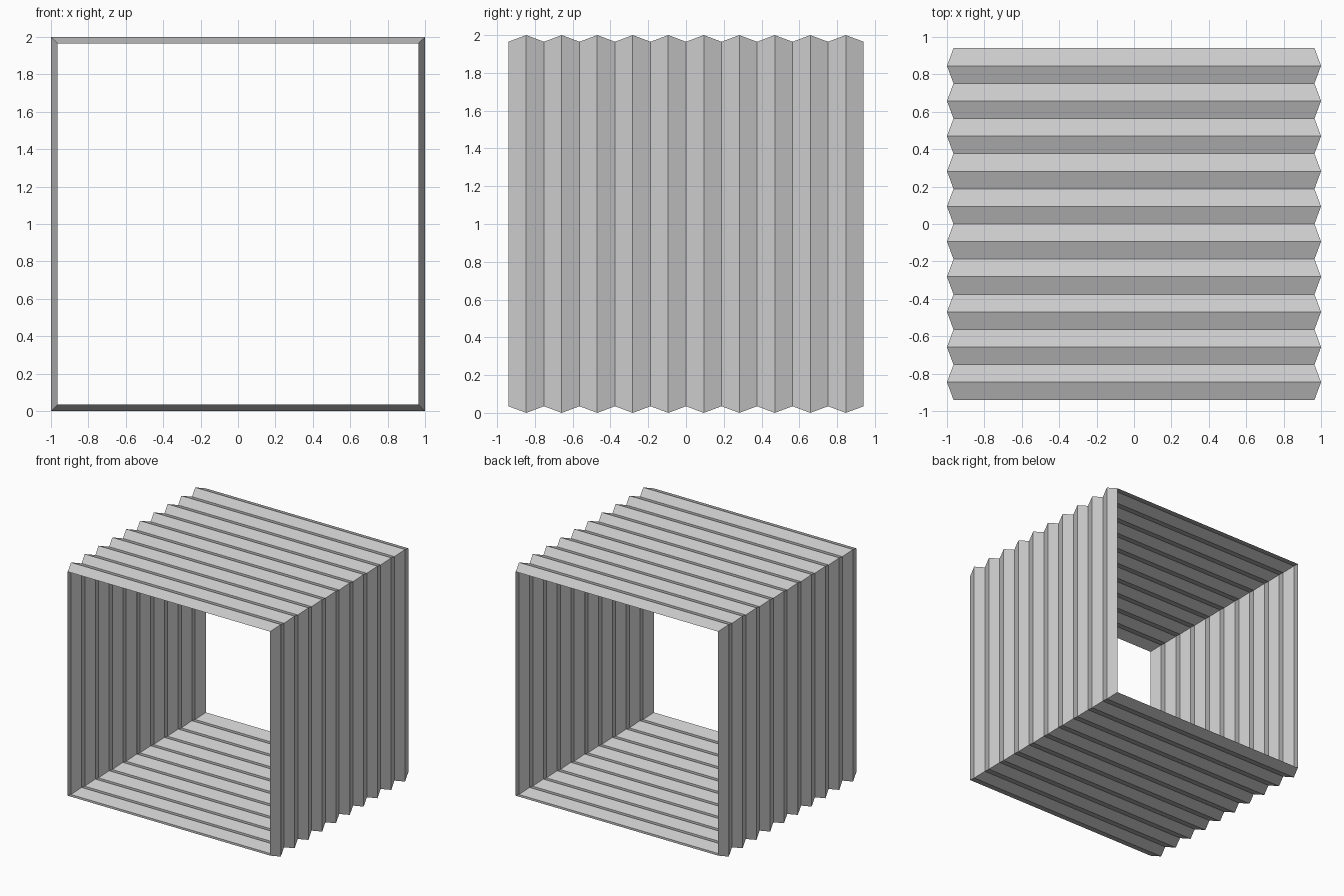
import bpy
import bmesh

if "Cube" in bpy.data.objects:
    bpy.data.objects.remove(bpy.data.objects["Cube"])

FOLDS = 10
LENGTH = 1.88
PEAK, VALLEY = 1.0, 0.965   # half widths of the outer and inner creases

# Plain grey cloth
grey = bpy.data.materials.new("grey_cloth")
grey.use_nodes = True
colour = (0.6, 0.6, 0.6, 1)
grey.diffuse_color = colour
grey.node_tree.nodes["Principled BSDF"].inputs["Base Color"].default_value = colour


def square_ring(bm, half, y):
    """Four corners of a square crease, centred at z = 1."""
    corners = [(-1, -1), (1, -1), (1, 1), (-1, 1)]
    return [bm.verts.new((sx * half, y, 1 + sz * half)) for sx, sz in corners]


# Pleated open tube: alternate inner and outer square creases, bridged by flat panels
bm = bmesh.new()
count = 2 * FOLDS
rings = [square_ring(bm, PEAK if i % 2 else VALLEY, LENGTH * (i / count - 0.5))
         for i in range(count + 1)]
for near, far in zip(rings, rings[1:]):
    for k in range(4):
        n = (k + 1) % 4
        bm.faces.new((near[k], near[n], far[n], far[k]))
bm.normal_update()

mesh = bpy.data.meshes.new("bellows")
bm.to_mesh(mesh)
bm.free()
mesh.materials.append(grey)
bellows = bpy.data.objects.new("bellows", mesh)
bpy.context.collection.objects.link(bellows)
